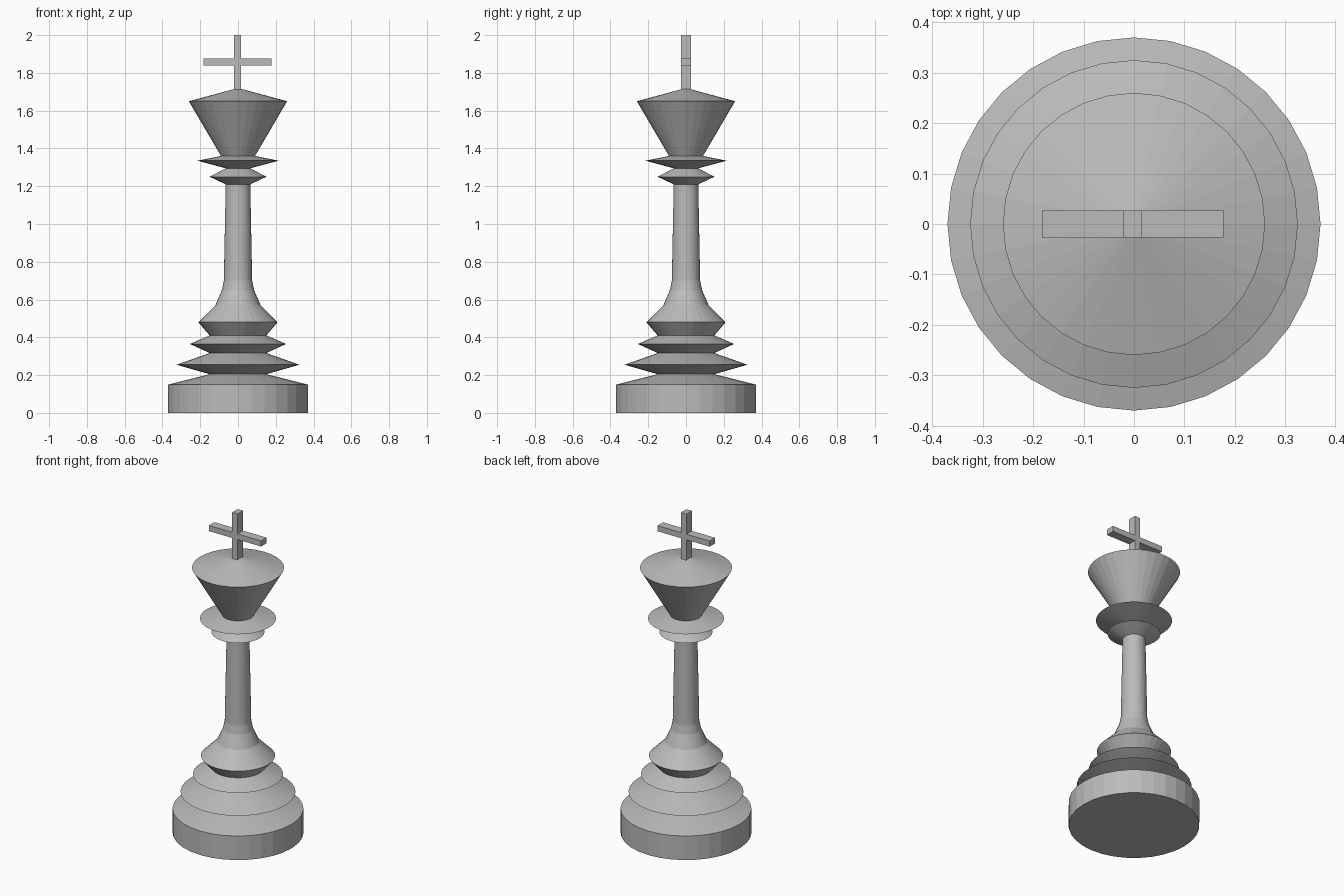
import bpy, bmesh, math

if "Cube" in bpy.data.objects:
    bpy.data.objects.remove(bpy.data.objects["Cube"])

grey = bpy.data.materials.new("stone_grey")
grey.diffuse_color = (0.5, 0.5, 0.5, 1)
grey.use_nodes = True
grey.node_tree.nodes["Principled BSDF"].inputs["Base Color"].default_value = grey.diffuse_color
SIDES = 32


def finish(name, bm):
    bmesh.ops.recalc_face_normals(bm, faces=bm.faces)
    mesh = bpy.data.meshes.new(name)
    bm.to_mesh(mesh)
    bm.free()
    mesh.materials.append(grey)
    bpy.context.collection.objects.link(bpy.data.objects.new(name, mesh))


def turned(name, profile):
    """Lathe a closed solid from (radius, height) points, bottom to top."""
    bm = bmesh.new()
    rings = []
    for r, z in profile:
        if r == 0:
            rings.append([bm.verts.new((0, 0, z))] * SIDES)
        else:
            rings.append([bm.verts.new((r * math.cos(a), r * math.sin(a), z))
                          for a in (2 * math.pi * i / SIDES for i in range(SIDES))])
    for low, high in zip(rings, rings[1:]):
        for i in range(SIDES):
            j = (i + 1) % SIDES
            corners = [low[i], low[j], high[j], high[i]]
            bm.faces.new(list(dict.fromkeys(corners)))
    bm.faces.new(rings[0])
    finish(name, bm)


# Foot, stacked rings, stem, collars and crown in one turned body
turned("turned_body", [
    (0.37, 0), (0.37, 0.15), (0.15, 0.205),               # foot
    (0.325, 0.255), (0.15, 0.317),                        # wide ring
    (0.255, 0.365), (0.15, 0.41),                         # middle ring
    (0.21, 0.48), (0.12, 0.57), (0.085, 0.65),            # flared stem base
    (0.075, 0.70), (0.065, 1.21),                         # stem
    (0.15, 1.25), (0.065, 1.295),                         # small collar
    (0.215, 1.335), (0.09, 1.36),                         # large collar
    (0.26, 1.65), (0, 1.72),                              # crown
])

# Cross on top: upright with two arms, extruded as one outline
X0, X1, Z0, Z1 = -0.021, 0.016, 1.84, 1.875
outline = [(X0, 1.70), (X1, 1.70), (X1, Z0), (0.178, Z0), (0.178, Z1), (X1, Z1),
           (X1, 2.0), (X0, 2.0), (X0, Z1), (-0.182, Z1), (-0.182, Z0), (X0, Z0)]
bm = bmesh.new()
front = bm.faces.new([bm.verts.new((x, -0.027, z)) for x, z in outline])
back = bmesh.ops.extrude_face_region(bm, geom=[front], use_keep_orig=True)
bmesh.ops.translate(bm, vec=(0, 0.054, 0),
                    verts=[v for v in back["geom"] if isinstance(v, bmesh.types.BMVert)])
finish("cross", bm)
